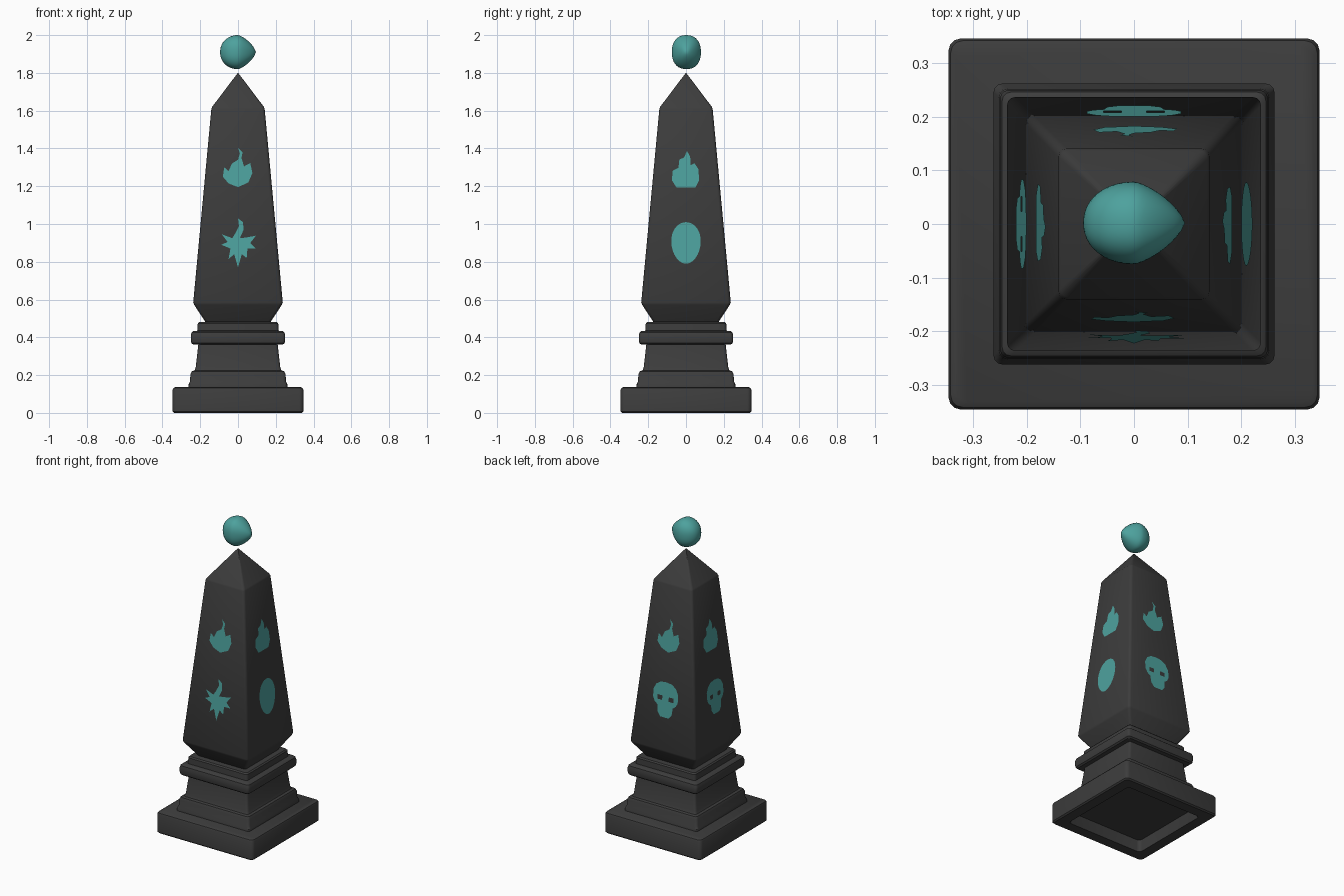
import bpy, bmesh, math
from mathutils import Vector, Matrix

if "Cube" in bpy.data.objects:
    bpy.data.objects.remove(bpy.data.objects["Cube"])


def material(name, rgb):
    m = bpy.data.materials.new(name)
    m.diffuse_color = (*rgb, 1)
    m.use_nodes = True
    m.node_tree.nodes["Principled BSDF"].inputs["Base Color"].default_value = m.diffuse_color
    return m


STONE = material("dark stone", (0.046, 0.046, 0.046))
TEAL = material("teal glow", (0.075, 0.36, 0.34))


def finish(bm, name, mat, smooth=True):
    me = bpy.data.meshes.new(name)
    bm.to_mesh(me)
    bm.free()
    ob = bpy.data.objects.new(name, me)
    bpy.context.collection.objects.link(ob)
    me.materials.append(mat)
    if smooth:
        bpy.ops.object.select_all(action='DESELECT')
        ob.select_set(True)
        bpy.context.view_layer.objects.active = ob
        bpy.ops.object.shade_smooth_by_angle(angle=math.radians(32))
    return ob


def square_loft(name, profile, corner):
    """Stack of rounded squares; profile = (half width, z)."""
    bm = bmesh.new()
    rings = []
    for w, z in profile:
        c = min(corner, w * 0.3)
        ring = []
        for q in range(4):
            for k in range(4):
                a = math.radians(90 * q + 30 * k)
                cx, cy = [(1, 1), (-1, 1), (-1, -1), (1, -1)][q]
                ring.append(bm.verts.new((cx * (w - c) + c * math.cos(a),
                                          cy * (w - c) + c * math.sin(a), z)))
        rings.append(ring)
    for a, b in zip(rings, rings[1:]):
        for i in range(16):
            j = (i + 1) % 16
            bm.faces.new((a[i], a[j], b[j], b[i]))
    bm.faces.new(rings[0])
    bm.faces.new(rings[-1])
    bmesh.ops.recalc_face_normals(bm, faces=bm.faces)
    return finish(bm, name, STONE)


# plinth, hollowed from below
square_loft("plinth", [(0.262, 0.07), (0.272, 0.0), (0.338, 0.0), (0.346, 0.008),
                       (0.346, 0.122), (0.342, 0.131), (0.333, 0.136)], 0.022)

# moulded pedestal
square_loft("pedestal", [(0.262, 0.13), (0.262, 0.15), (0.254, 0.165), (0.252, 0.205),
                         (0.245, 0.22), (0.23, 0.225), (0.224, 0.24), (0.21, 0.362),
                         (0.238, 0.362), (0.247, 0.37), (0.25, 0.385), (0.25, 0.41),
                         (0.246, 0.425), (0.236, 0.433), (0.215, 0.435),
                         (0.213, 0.472), (0.206, 0.48), (0.17, 0.483)], 0.016)

# tapering shaft with pointed cap
Z0, W0, Z1, W1 = 0.585, 0.237, 1.61, 0.141
square_loft("shaft", [(0.17, 0.475), (0.178, 0.49), (0.232, 0.572), (W0, Z0),
                      (W1, Z1), (0.137, 1.62), (0.001, 1.80)], 0.016)

# floating gem: rounded stone with one pointed side
bm = bmesh.new()
bmesh.ops.create_icosphere(bm, subdivisions=4, radius=1)
for v in bm.verts:
    d = v.co.normalized()
    q = (abs(d.y / 0.077) ** 2.3 + abs(d.z / 0.09) ** 2.3) ** (1 / 2.3)
    p = 1.4 if d.x > 0 else 2.1
    r = (abs(d.x / 0.095) ** p + q ** p) ** (-1 / p)
    v.co = d * r + Vector((0, 0.002, 1.91))
finish(bm, "floating_gem", TEAL)


def emblem(name, loops, zc, turn, scale=1.0):
    """Flat plate on a shaft face; loops in hundredths, first is outline, rest are holes."""
    bm = bmesh.new()
    edges = []
    for loop in loops:
        vs = []
        for u, v in loop:
            z = zc + v * scale / 100
            w = W0 + (W1 - W0) * (z - Z0) / (Z1 - Z0)
            vs.append(bm.verts.new((u * scale / 100, -w - 0.003, z)))
        edges += [bm.edges.new((vs[i - 1], vs[i])) for i in range(len(vs))]
    bmesh.ops.triangle_fill(bm, edges=edges, use_beauty=True, normal=(0, -1, 0))
    for f in bm.faces:
        f.normal_update()
        if f.normal.y > 0:
            f.normal_flip()
    bm.transform(Matrix.Rotation(math.radians(turn), 4, 'Z'))
    finish(bm, name, TEAL, False)


def mirrored(half):
    return half + [(-u, v) for u, v in reversed(half) if u]


flame = [(0, 10.5), (2.5, 8), (1.8, 5), (3.2, 0.5), (6.5, 2.3), (7.6, -3), (5.5, -8), (0, -10.5),
         (-5, -8.5), (-8, -5), (-7.3, 0), (-5, -2), (-3.2, 2), (0, 4), (1, 7.5)]
stout_flame = [(0.5, 9.5), (2.2, 6.5), (2.5, 2), (4.5, 3), (6.5, 0), (7, -6), (5, -10), (-5, -10),
               (-7.5, -6), (-7, -1), (-4, 0.5), (-3.5, 5), (-1, 6)]
sprite = [(0, 13), (2.6, 11), (3, 7), (1, 2.5), (4, 2.8), (9.5, 3.8), (6.5, 0), (9.5, -3), (5, -3),
          (4.6, -8), (2, -6), (0, -13), (-2, -6), (-5, -8.5), (-4, -3), (-8.8, -1), (-5.5, 0.5),
          (-8.5, 4.5), (-3, 2.5), (-1.5, 5), (0.5, 9)]
oval = [(7.8 * math.cos(t) * (1 + 0.08 * math.sin(t)), 11 * math.sin(t))
        for t in [i * math.tau / 32 for i in range(32)]]
skull = mirrored([(0, 11), (4, 10.5), (7, 8.5), (8.8, 5), (8.8, 0), (7.5, -2.5), (5.5, -4),
                  (5, -8.5), (3, -11)])


def eye(side, w):
    return [(side * 4 + a * w, 0.8 + b * 1.4) for a, b in ((-1, -1), (1, -1), (1, 1), (-1, 1))]


# emblems on the four faces
emblem("front_flame", [flame], 1.30, 0)
emblem("front_sprite", [sprite], 0.90, 0)
emblem("right_flame", [stout_flame], 1.292, 90)
emblem("right_oval", [oval], 0.90, 90)
emblem("back_flame", [flame], 1.30, 180)
emblem("back_skull", [skull, eye(-1, 1.7), eye(1, 1.7)], 0.90, 180)
emblem("left_flame", [stout_flame], 1.292, 270)
emblem("left_skull", [skull, eye(-1, 1.5), eye(1, 1.5)], 0.90, 270, 0.94)
